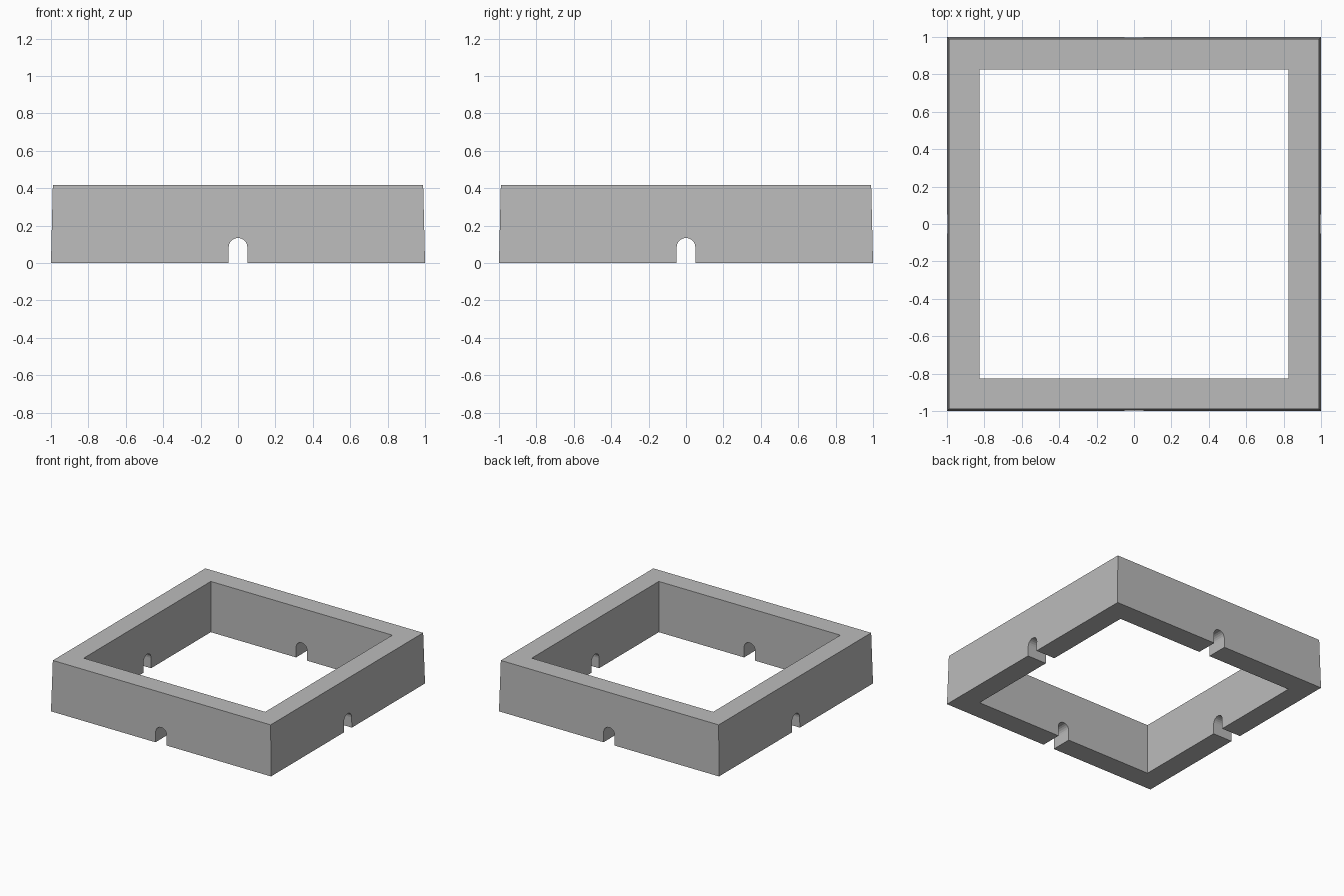
import bpy, bmesh, math
from mathutils import Matrix

if "Cube" in bpy.data.objects:
    bpy.data.objects.remove(bpy.data.objects["Cube"])

H = 0.417            # wall height
INNER = 0.825        # half size of the opening
TAPER = 0.01         # outer walls lean in by this much at the top
R, SPRING = 0.05, 0.084  # arch radius and spring height
SEG = 10

mat = bpy.data.materials.new("stone_grey")
mat.diffuse_color = (0.5, 0.5, 0.5, 1)
mat.use_nodes = True
mat.node_tree.nodes["Principled BSDF"].inputs["Base Color"].default_value = mat.diffuse_color


def outer(z):
    return 1.0 - TAPER * z / H


# arch outline, left foot to right foot
arch = [(-R, 0.0)]
arch += [(-R * math.cos(math.pi * i / SEG), SPRING + R * math.sin(math.pi * i / SEG))
         for i in range(SEG + 1)]
arch.append((R, 0.0))

bm = bmesh.new()
for k in range(4):
    # one mitred wall with an arched drain notch, rotated to each side
    rot = Matrix.Rotation(k * math.pi / 2, 4, 'Z')

    def ring(half):
        pts = [(-half(0), 0)] + arch + [(half(0), 0), (half(H), H), (-half(H), H)]
        return [bm.verts.new(rot @ Matrix.Translation((u, -half(z), z)).translation)
                for u, z in pts]

    out = ring(outer)
    inn = ring(lambda z: INNER)
    bm.faces.new(out)
    bm.faces.new(inn[::-1])
    n = len(out)
    for i in range(n):
        if i in (n - 3, n - 1):   # mitre ends stay open, they join the next wall
            continue
        j = (i + 1) % n
        bm.faces.new((out[j], out[i], inn[i], inn[j]))

bmesh.ops.remove_doubles(bm, verts=bm.verts[:], dist=1e-4)
bmesh.ops.triangulate(bm, faces=[f for f in bm.faces if len(f.verts) > 4])
bmesh.ops.recalc_face_normals(bm, faces=bm.faces[:])

me = bpy.data.meshes.new("square_curb")
bm.to_mesh(me)
bm.free()
me.materials.append(mat)
ob = bpy.data.objects.new("square_curb", me)
bpy.context.collection.objects.link(ob)
